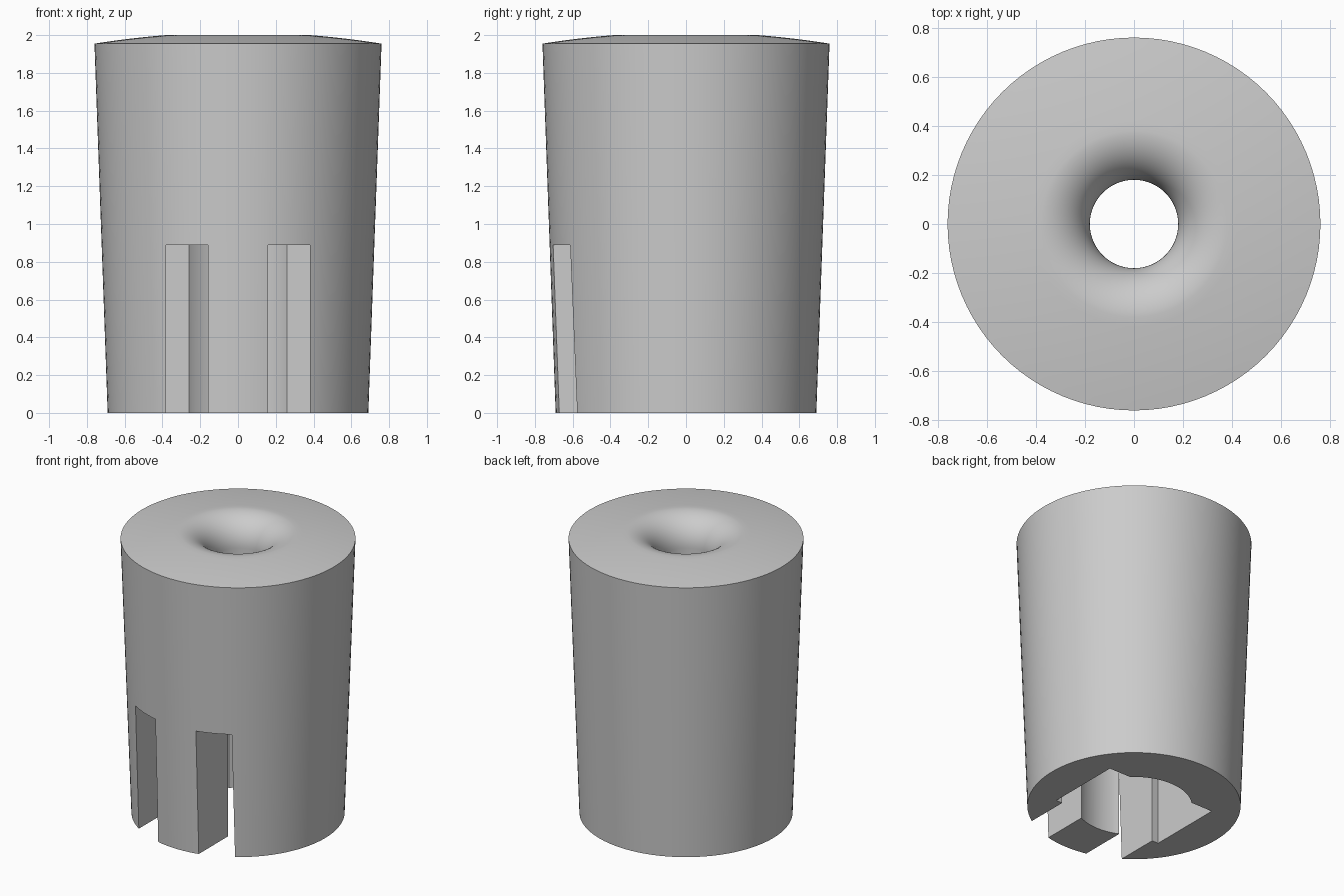
import bpy, bmesh
from math import sin, cos, pi, radians, asin, sqrt

cube = bpy.data.objects.get("Cube")
if cube:
    bpy.data.objects.remove(cube, do_unlink=True)

SEGMENTS = 96
HOLE_R, FILLET = 0.18, 0.2
BORE_R, CAVITY_TOP = 0.375, 0.89
TONGUE_X, SLOT_X = 0.16, 0.38
POCKET_X, POCKET_Y = 0.43, 0.27

grey = bpy.data.materials.new("plain grey")
grey.use_nodes = True
colour = (0.6, 0.6, 0.6, 1)
grey.diffuse_color = colour
grey.node_tree.nodes["Principled BSDF"].inputs["Base Color"].default_value = colour


def make_object(name, bm):
    bmesh.ops.recalc_face_normals(bm, faces=bm.faces)
    mesh = bpy.data.meshes.new(name)
    bm.to_mesh(mesh)
    bm.free()
    obj = bpy.data.objects.new(name, mesh)
    bpy.context.collection.objects.link(obj)
    mesh.materials.append(grey)
    return obj


def lathe(name, profile):
    """Spin a closed (radius, height) profile around z."""
    bm = bmesh.new()
    rings = []
    for i in range(SEGMENTS):
        a = 2 * pi * i / SEGMENTS
        rings.append([bm.verts.new((r * cos(a), r * sin(a), z)) for r, z in profile])
    n = len(profile)
    for i in range(SEGMENTS):
        here, there = rings[i], rings[(i + 1) % SEGMENTS]
        for j in range(n):
            k = (j + 1) % n
            bm.faces.new((here[j], there[j], there[k], here[k]))
    return make_object(name, bm)


def prism(name, outline, low, high):
    """Extrude a flat outline between two heights."""
    bm = bmesh.new()
    face = bm.faces.new([bm.verts.new((x, y, low)) for x, y in outline])
    moved = bmesh.ops.extrude_face_region(bm, geom=[face])["geom"]
    verts = [v for v in moved if isinstance(v, bmesh.types.BMVert)]
    bmesh.ops.translate(bm, verts=verts, vec=(0, 0, high - low))
    return make_object(name, bm)


def arc(start, end, steps):
    return [(BORE_R * cos(start + (end - start) * i / steps),
             BORE_R * sin(start + (end - start) * i / steps)) for i in range(steps + 1)]


# Tapered body: outer wall, shallow dome, rounded funnel and centre hole
profile = [(HOLE_R, 0), (0.69, 0), (0.76, 1.955)]
inner_r = HOLE_R + FILLET
for i in range(1, 10):
    t = 1 - i / 10
    r = inner_r + (0.76 - inner_r) * t
    profile.append((r, 2 - 0.045 * (r * r - inner_r ** 2) / (0.76 ** 2 - inner_r ** 2)))
for i in range(17):
    a = pi / 2 * (1 + i / 16)
    profile.append((inner_r + FILLET * cos(a), 2 - FILLET + FILLET * sin(a)))
body = lathe("tapered_body", profile)

# Underside cavity: round bore, cross pocket and two slots through the front
back = asin(POCKET_Y / BORE_R)
front = asin(TONGUE_X / BORE_R)
outline = [(POCKET_X, POCKET_Y)] + arc(back, pi - back, 32)
outline += [(-POCKET_X, POCKET_Y), (-POCKET_X, -POCKET_Y), (-SLOT_X, -POCKET_Y),
            (-SLOT_X, -1), (-TONGUE_X, -1)]
outline += arc(1.5 * pi - front, 1.5 * pi + front, 16)
outline += [(TONGUE_X, -1), (SLOT_X, -1), (SLOT_X, -POCKET_Y), (POCKET_X, -POCKET_Y)]
cutter = prism("cavity_cutter", outline, -0.1, CAVITY_TOP)
cutter.hide_render = True

cut = body.modifiers.new("cavity", 'BOOLEAN')
cut.operation = 'DIFFERENCE'
cut.solver = 'EXACT'
cut.object = cutter

for obj in bpy.context.selected_objects:
    obj.select_set(False)
body.select_set(True)
bpy.context.view_layer.objects.active = body
bpy.ops.object.modifier_apply(modifier=cut.name)
bpy.data.objects.remove(cutter, do_unlink=True)
bpy.ops.object.shade_smooth_by_angle(angle=radians(30))
